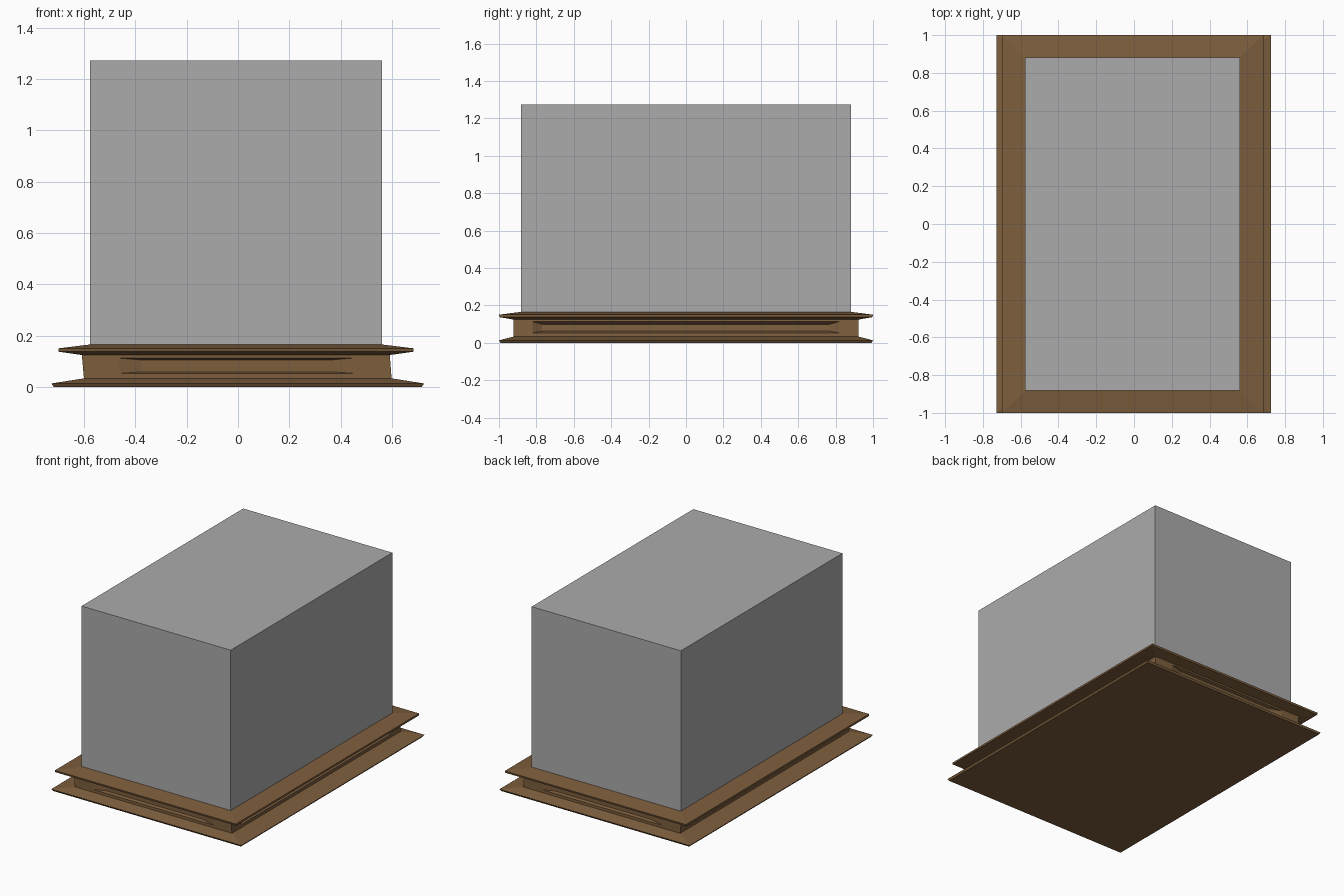
import bpy, bmesh
from mathutils import Vector

if "Cube" in bpy.data.objects:
    bpy.data.objects.remove(bpy.data.objects["Cube"])


def material(name, rgb):
    m = bpy.data.materials.new(name)
    m.diffuse_color = (*rgb, 1)
    m.use_nodes = True
    m.node_tree.nodes["Principled BSDF"].inputs["Base Color"].default_value = m.diffuse_color
    return m


wood = material("brown wood", (0.205, 0.112, 0.047))
grey = material("grey cover", (0.41, 0.41, 0.41))


def finish(bm, name, mat):
    bmesh.ops.recalc_face_normals(bm, faces=bm.faces)
    mesh = bpy.data.meshes.new(name)
    bm.to_mesh(mesh)
    bm.free()
    obj = bpy.data.objects.new(name, mesh)
    mesh.materials.append(mat)
    bpy.context.collection.objects.link(obj)
    return obj


def ring(bm, x0, x1, y, z):
    return [bm.verts.new(p) for p in ((x0, -y, z), (x1, -y, z), (x1, y, z), (x0, y, z))]


def bridge(bm, r, s):
    for i in range(4):
        j = (i + 1) % 4
        bm.faces.new((r[i], r[j], s[j], s[i]))


def recessed_panel(bm, corners, outer, inner, depth):
    """Wall with a bevelled recess; outer and inner are (u0, u1, v0, v1)."""
    a, b, c, d = [v.co.copy() for v in corners]
    out = (b - a).cross(d - a).normalized()

    def frame(box, push):
        u0, u1, v0, v1 = box
        pts = []
        for u, v in ((u0, v0), (u1, v0), (u1, v1), (u0, v1)):
            p = a.lerp(b, u).lerp(d.lerp(c, u), v)
            pts.append(bm.verts.new(p - out * push))
        return pts

    rim, floor = frame(outer, 0), frame(inner, depth)
    bridge(bm, corners, rim)
    bridge(bm, rim, floor)
    bm.faces.new(floor)


# Wooden plinth: two sloped flanges with a narrow waist between them
bm = bmesh.new()
profile = [
    (-0.719, 0.717, 0.992, 0.0),
    (-0.728, 0.726, 1.0, 0.013),
    (-0.601, 0.599, 0.922, 0.033),
    (-0.609, 0.592, 0.922, 0.124),
    (-0.700, 0.685, 0.997, 0.137),
    (-0.700, 0.685, 1.0, 0.150),
    (-0.578, 0.562, 0.885, 0.165),
]
rings = [ring(bm, *p) for p in profile]
for k in range(len(rings) - 1):
    if k != 2:
        bridge(bm, rings[k], rings[k + 1])
bm.faces.new(rings[0])
bm.faces.new(rings[-1])

# Recessed panels in the four waist walls
for i in range(4):
    j = (i + 1) % 4
    wall = [rings[2][i], rings[2][j], rings[3][j], rings[3][i]]
    if i % 2 == 0:
        recessed_panel(bm, wall, (0.117, 0.883, 0.21, 0.87), (0.19, 0.81, 0.28, 0.79), 0.02)
    else:
        recessed_panel(bm, wall, (0.055, 0.945, 0.22, 0.88), (0.083, 0.917, 0.34, 0.75), 0.03)
finish(bm, "plinth", wood)

# Plain box cover standing on the plinth
bm = bmesh.new()
low, high = ring(bm, -0.578, 0.562, 0.882, 0.165), ring(bm, -0.578, 0.562, 0.882, 1.273)
bridge(bm, low, high)
bm.faces.new(low)
bm.faces.new(high)
finish(bm, "box_cover", grey)
